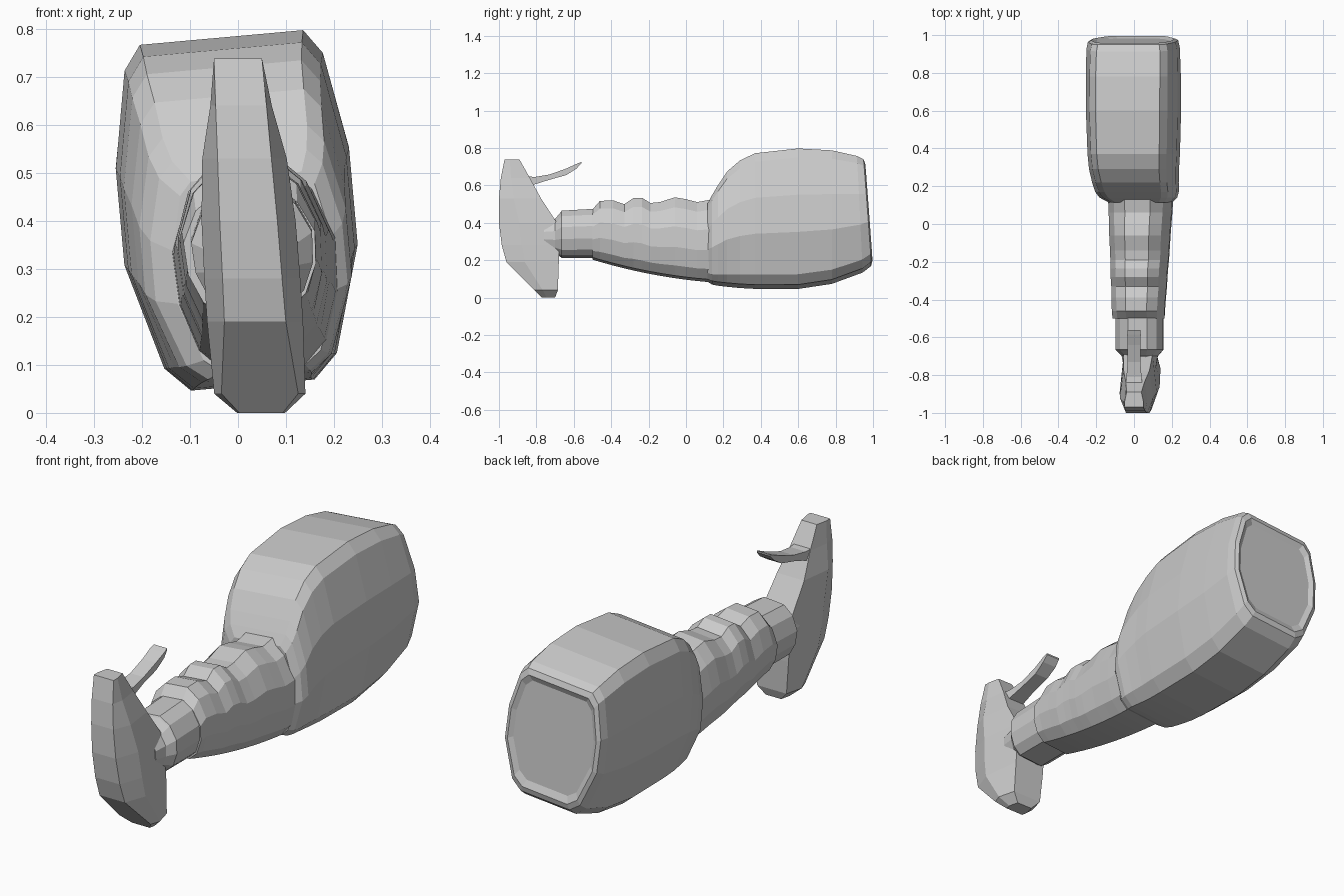
import bpy, bmesh
from mathutils import Vector

if "Cube" in bpy.data.objects:
    bpy.data.objects.remove(bpy.data.objects["Cube"])

BODY = [(.7, 1), (.85, .86), (1, .3), (1, -.25), (.74, -.86), (.53, -1)]
GRIP = [(.4, 1), (.77, .72), (1, .22), (.97, -.3), (.78, -.76), (.48, -1)]


def tilt(p, k=.09):
    """The whole tool leans slightly to its left."""
    x, y, z = p
    return Vector((x - k * (z - .4), y, z + k * x))


def loft(name, rings):
    """Skin a list of equal-length point rings and cap both ends."""
    bm = bmesh.new()
    rows = [[bm.verts.new(p) for p in r] for r in rings]
    n = len(rows[0])
    for a, b in zip(rows, rows[1:]):
        for i in range(n):
            j = (i + 1) % n
            bm.faces.new((a[i], a[j], b[j], b[i]))
    bm.faces.new(rows[0])
    bm.faces.new(rows[-1])
    bmesh.ops.recalc_face_normals(bm, faces=bm.faces)
    me = bpy.data.meshes.new(name)
    bm.to_mesh(me)
    bm.free()
    ob = bpy.data.objects.new(name, me)
    bpy.context.collection.objects.link(ob)
    return ob


def ring(shape, y, zb, zt, w, cx=0, slant=0):
    """Mirrored cross-section at y between two heights, half width w."""
    full = shape + [(-u, v) for u, v in reversed(shape)]
    zm, h = (zb + zt) / 2, (zt - zb) / 2
    pts = []
    for u, v in full:
        z = zm + v * h
        pts.append(tilt((cx + u * w, y + slant * (.42 - z), z)))
    return pts


# Motor housing with a slanted, slightly recessed rear panel
housing = [
    (.115, .09, .49, .165, .025),
    (.14, .078, .535, .20, .015),
    (.17, .073, .585, .215, .01),
    (.22, .068, .66, .222, .005),
    (.29, .062, .72, .23, 0),
    (.37, .058, .757, .236, 0),
    (.60, .058, .782, .243, 0),
    (.78, .085, .772, .243, 0),
    (.93, .145, .742, .24, 0, .05),
    (.972, .18, .725, .232, 0, .075),
    (.98, .205, .70, .215, 0, .075),
    (.968, .235, .675, .195, 0, .075),
]
loft("motor_housing", [ring(BODY, *s) for s in housing])

# Grip with finger ridges along its top
ridges = [(-.50, .465), (-.46, .51), (-.39, .513), (-.33, .492), (-.28, .526),
          (-.235, .526), (-.19, .498), (-.14, .503), (-.06, .528), (.0, .518),
          (.06, .502), (.13, .515), (.19, .56)]
grip = []
for y, zt in ridges:
    t = (y + .5) / .63
    zb = .207 - .19 * t + .07 * t * t
    grip.append(ring(GRIP, y, zb, zt, .137 + .033 * t, .02 + .008 * t))
loft("grip", grip)

# Neck between grip and head
neck = [(-.76, .25, .40, .085), (-.70, .235, .415, .095), (-.67, .22, .45, .122),
        (-.665, .215, .458, .126), (-.49, .215, .468, .126)]
loft("neck", [ring(GRIP, *s, .025) for s in neck])

# Upright head: z, front y, back y, front half width, side half width
levels = [(0, -.77, -.70, .045, .05), (.04, -.81, -.685, .08, .095),
          (.19, -.96, -.68, .064, .1), (.28, -.985, -.68, .062, .1),
          (.40, -1, -.69, .06, .098), (.53, -1, -.775, .056, .088),
          (.64, -.99, -.835, .053, .064), (.738, -.97, -.89, .05, .05)]
head = []
for z, yf, yb, wf, ws in levels:
    ym = yf + (yb - yf) * .35
    half = [(wf, yf), (ws, ym), (ws * .78, yb)]
    pts = half + [(-x, y) for x, y in reversed(half)]
    head.append([(.022 + x - .065 * (z - .4), y, z) for x, y in pts])
loft("head", head)

# Curved prong behind the head: y, bottom z, top z, half width
prong = [(-.87, .585, .65, .045), (-.81, .605, .645, .04), (-.73, .63, .658, .034),
         (-.64, .655, .69, .034), (-.585, .69, .715, .036), (-.56, .718, .725, .034)]
loft("prong", [[(-w, y, zb), (w, y, zb), (w, y, zt), (-w, y, zt)]
               for y, zb, zt, w in prong])

# Small raised switch on the right side of the housing
switch = []
for x, s in ((.19, 1), (.213, .8)):
    outline = [(.365, .62), (.42, .63), (.41, .57), (.395, .48)]
    switch.append([tilt((x + .12 * (.57 - z), .40 + (y - .40) * s, .57 + (z - .57) * s))
                   for y, z in outline])
loft("switch", switch)
